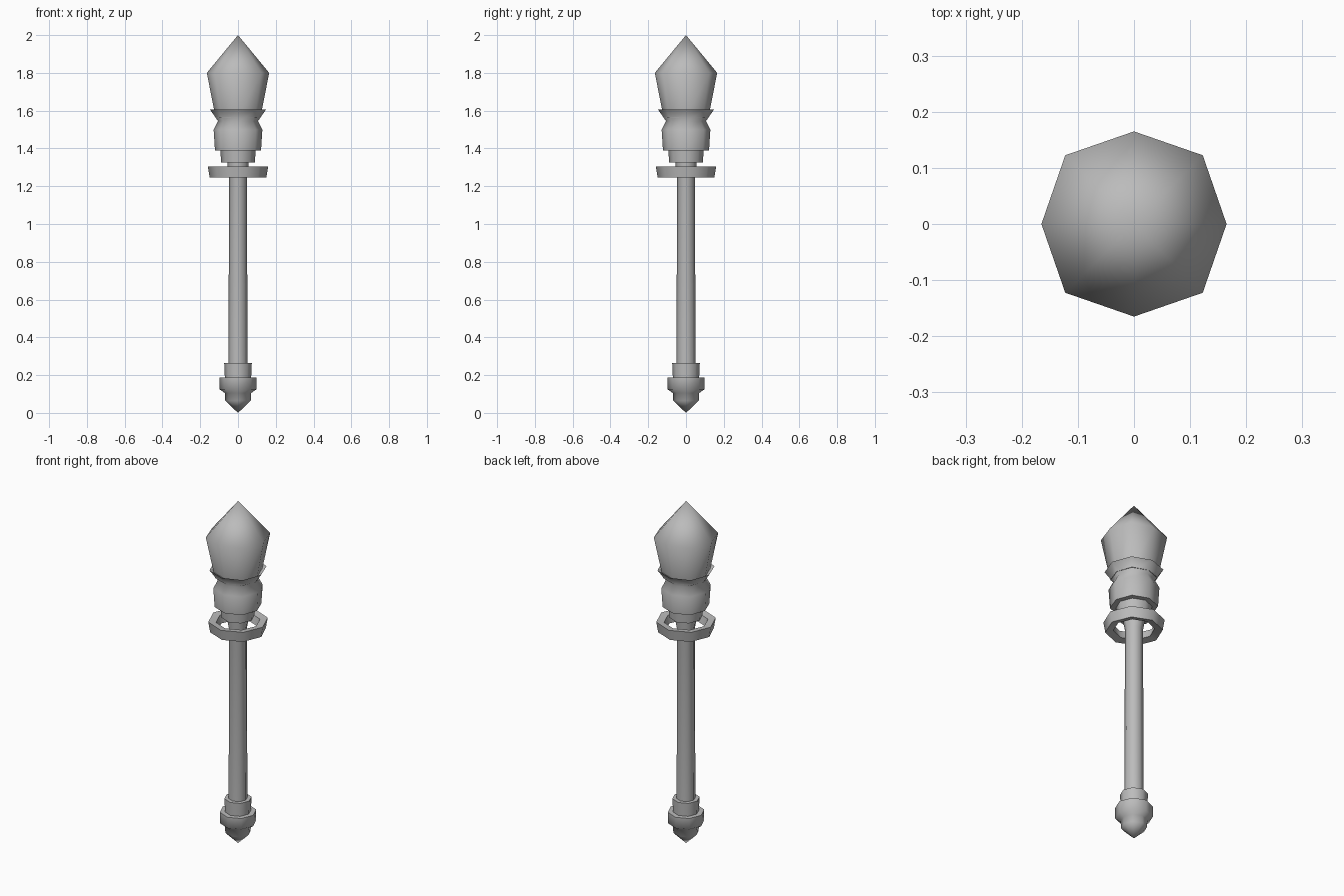
import bpy
import bmesh
import math

old = bpy.data.objects.get("Cube")
if old:
    bpy.data.objects.remove(old, do_unlink=True)

SIDES = 8

grey = bpy.data.materials.new("Stone grey")
grey.use_nodes = True
grey.diffuse_color = (0.5, 0.5, 0.5, 1)
grey.node_tree.nodes["Principled BSDF"].inputs["Base Color"].default_value = (0.5, 0.5, 0.5, 1)


def lathe(name, profile, diagonal=1.0, closed=False):
    """Turn (radius, height) points round z; 'diagonal' pushes out the odd corners."""
    bm = bmesh.new()
    rings = []
    for r, z in profile:
        if r == 0:
            rings.append([bm.verts.new((0, 0, z))] * SIDES)
            continue
        ring = []
        for i in range(SIDES):
            a = math.tau * i / SIDES
            k = r * (diagonal if i % 2 else 1)
            ring.append(bm.verts.new((k * math.cos(a), k * math.sin(a), z)))
        rings.append(ring)
    pairs = list(zip(rings, rings[1:]))
    if closed:
        pairs.append((rings[-1], rings[0]))
    for low, high in pairs:
        for i in range(SIDES):
            j = (i + 1) % SIDES
            corners = dict.fromkeys((low[i], low[j], high[j], high[i]))
            bm.faces.new(list(corners))
    if not closed:
        for ring in (rings[0], rings[-1]):
            if len(set(ring)) == SIDES:
                bm.faces.new(ring)
    bmesh.ops.recalc_face_normals(bm, faces=bm.faces)
    mesh = bpy.data.meshes.new(name)
    bm.to_mesh(mesh)
    bm.free()
    mesh.materials.append(grey)
    obj = bpy.data.objects.new(name, mesh)
    bpy.context.collection.objects.link(obj)
    bpy.ops.object.select_all(action="DESELECT")
    obj.select_set(True)
    bpy.context.view_layer.objects.active = obj
    bpy.ops.object.shade_smooth_by_angle(angle=math.radians(65))
    return obj


# Pointed foot and pommel
lathe("pommel", [(0, 0), (0.068, 0.065), (0.07, 0.105), (0.098, 0.125), (0.098, 0.188)])
lathe("lower_collar", [(0.069, 0.17), (0.073, 0.265)])

# Long handle
lathe("shaft", [(0.051, 0.2), (0.047, 1.25), (0.056, 1.3), (0.056, 1.36)])

# Loose guard ring round the shaft
lathe("guard_ring", [(0.15, 1.245), (0.16, 1.305), (0.118, 1.3), (0.108, 1.255)], closed=True)

# Stepped collar, flared socket and pointed head
lathe("upper_collar", [(0.089, 1.325), (0.096, 1.42)])
lathe("socket", [(0.122, 1.39), (0.129, 1.5), (0.106, 1.545), (0.149, 1.607), (0.12, 1.59)], 1.03)
lathe("head", [(0.118, 1.56), (0.165, 1.8), (0, 2)], 1.05)
